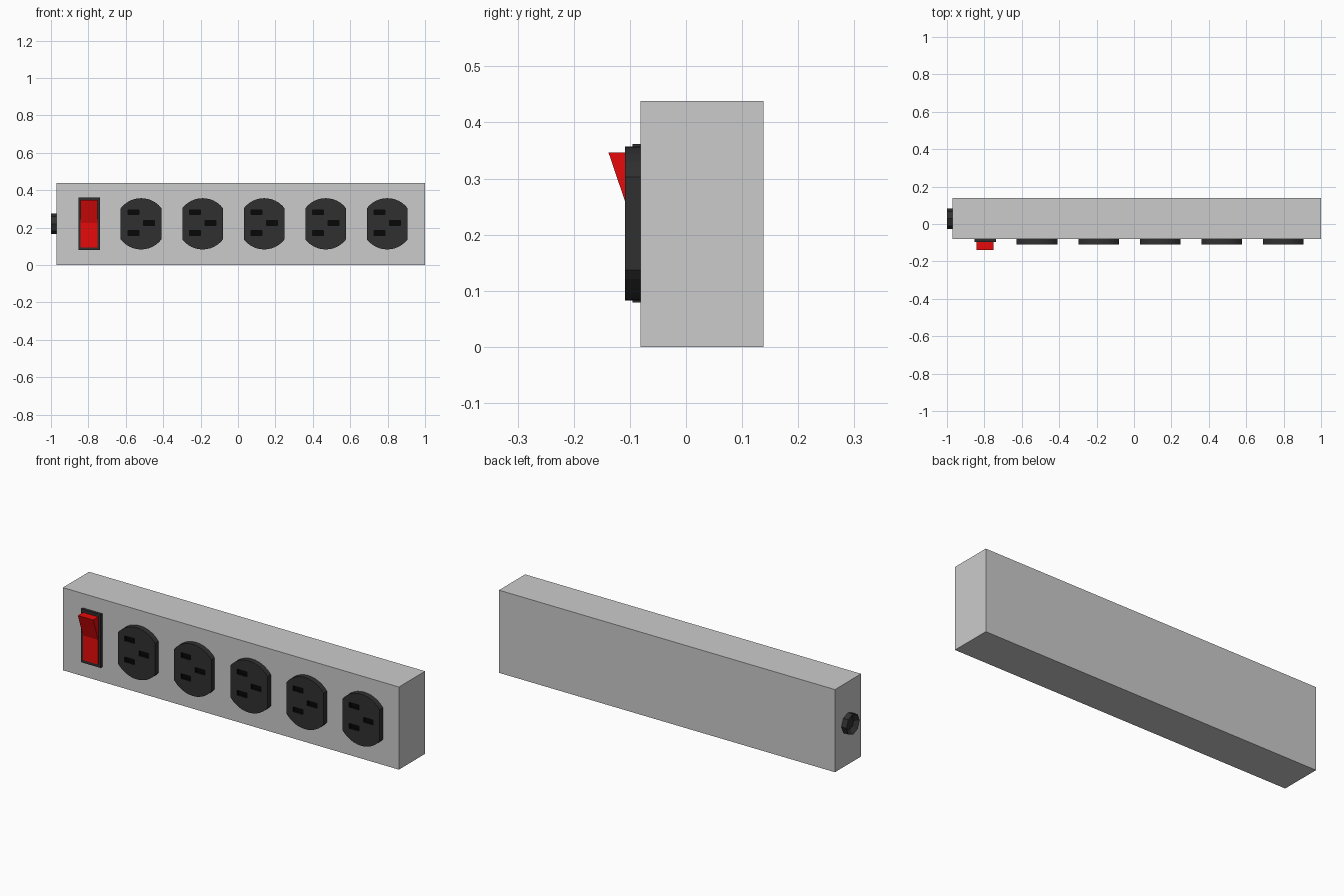
import bpy, bmesh, math
from mathutils import Matrix

if "Cube" in bpy.data.objects:
    bpy.data.objects.remove(bpy.data.objects["Cube"])


def material(name, rgb):
    m = bpy.data.materials.new(name)
    m.diffuse_color = (*rgb, 1)
    m.use_nodes = True
    m.node_tree.nodes["Principled BSDF"].inputs["Base Color"].default_value = m.diffuse_color
    return m


black = material("black_plastic", (0.03, 0.03, 0.03))
dark = material("slot_dark", (0.002, 0.002, 0.002))
red = material("switch_red", (0.8, 0.003, 0.003))


def make(name, bm, mat=None):
    bmesh.ops.recalc_face_normals(bm, faces=bm.faces)
    me = bpy.data.meshes.new(name)
    bm.to_mesh(me)
    bm.free()
    if mat:
        me.materials.append(mat)
    ob = bpy.data.objects.new(name, me)
    bpy.context.collection.objects.link(ob)
    return ob


def add_box(bm, x0, x1, y0, y1, z0, z1):
    m = Matrix.Translation(((x0 + x1) / 2, (y0 + y1) / 2, (z0 + z1) / 2))
    bmesh.ops.create_cube(bm, size=1, matrix=m @ Matrix.Diagonal((x1 - x0, y1 - y0, z1 - z0, 1)))


def box(name, *dims, mat=None):
    bm = bmesh.new()
    add_box(bm, *dims)
    return make(name, bm, mat)


def extrude(name, pts, vec, mat):
    bm = bmesh.new()
    f = bm.faces.new([bm.verts.new(p) for p in pts])
    r = bmesh.ops.extrude_face_region(bm, geom=[f], use_keep_orig=True)
    bmesh.ops.translate(bm, vec=vec, verts=[v for v in r["geom"] if isinstance(v, bmesh.types.BMVert)])
    return make(name, bm, mat)


# Housing
box("housing", -0.97, 1.0, -0.081, 0.138, 0, 0.438)

# Socket plate: a disc clipped flat on both sides, with three pockets
R, HALF, ZC = 0.137, 0.109, 0.22
a = math.acos(HALF / R)
pts = []
for start in (a, a + math.pi):
    for i in range(13):
        t = start + (math.pi - 2 * a) * i / 12
        pts.append((R * math.cos(t), -0.109, R * math.sin(t)))
plate = extrude("socket_1", pts, (0, 0.03, 0), black)

bm = bmesh.new()
for x, z in ((-0.041, 0.062), (-0.041, -0.05), (0.042, 0.005)):
    add_box(bm, x - 0.029, x + 0.029, -0.2, -0.095, z - 0.013, z + 0.013)
cutter = make("slot_cutter", bm, dark)
cutter.hide_render = True

mod = plate.modifiers.new("slots", "BOOLEAN")
mod.object = cutter
mod.solver = "EXACT"
mod.material_mode = "TRANSFER"
bpy.context.view_layer.update()
cut = bpy.data.meshes.new_from_object(plate.evaluated_get(bpy.context.evaluated_depsgraph_get()))
plate.modifiers.clear()
plate.data = cut
bpy.data.objects.remove(cutter)

# Row of five sockets
for i in range(5):
    ob = plate
    if i:
        ob = bpy.data.objects.new(f"socket_{i + 1}", cut)
        bpy.context.collection.objects.link(ob)
    ob.location = (-0.518 + 0.329 * i, 0, ZC)

# Switch frame and tilted rocker
box("switch_frame", -0.854, -0.739, -0.095, -0.08, 0.079, 0.362, mat=black)
profile = [(-0.085, 0.094), (-0.097, 0.094), (-0.097, 0.225), (-0.138, 0.346), (-0.085, 0.346)]
extrude("switch_rocker", [(-0.842, y, z) for y, z in profile], (0.09, 0, 0), red)

# Cable outlet: low-poly ring with a recessed centre
bm = bmesh.new()
bmesh.ops.create_cone(bm, cap_ends=True, segments=8, radius1=0.055, radius2=0.055, depth=0.032,
                      matrix=Matrix.Translation((-0.984, 0.029, ZC)) @ Matrix.Rotation(math.pi / 2, 4, "Y"))
bm.normal_update()
cap = [f for f in bm.faces if f.normal.x < -0.9]
bmesh.ops.inset_region(bm, faces=cap, thickness=0.022)
bmesh.ops.translate(bm, vec=(0.02, 0, 0), verts=cap[0].verts)
make("cable_outlet", bm, black)
